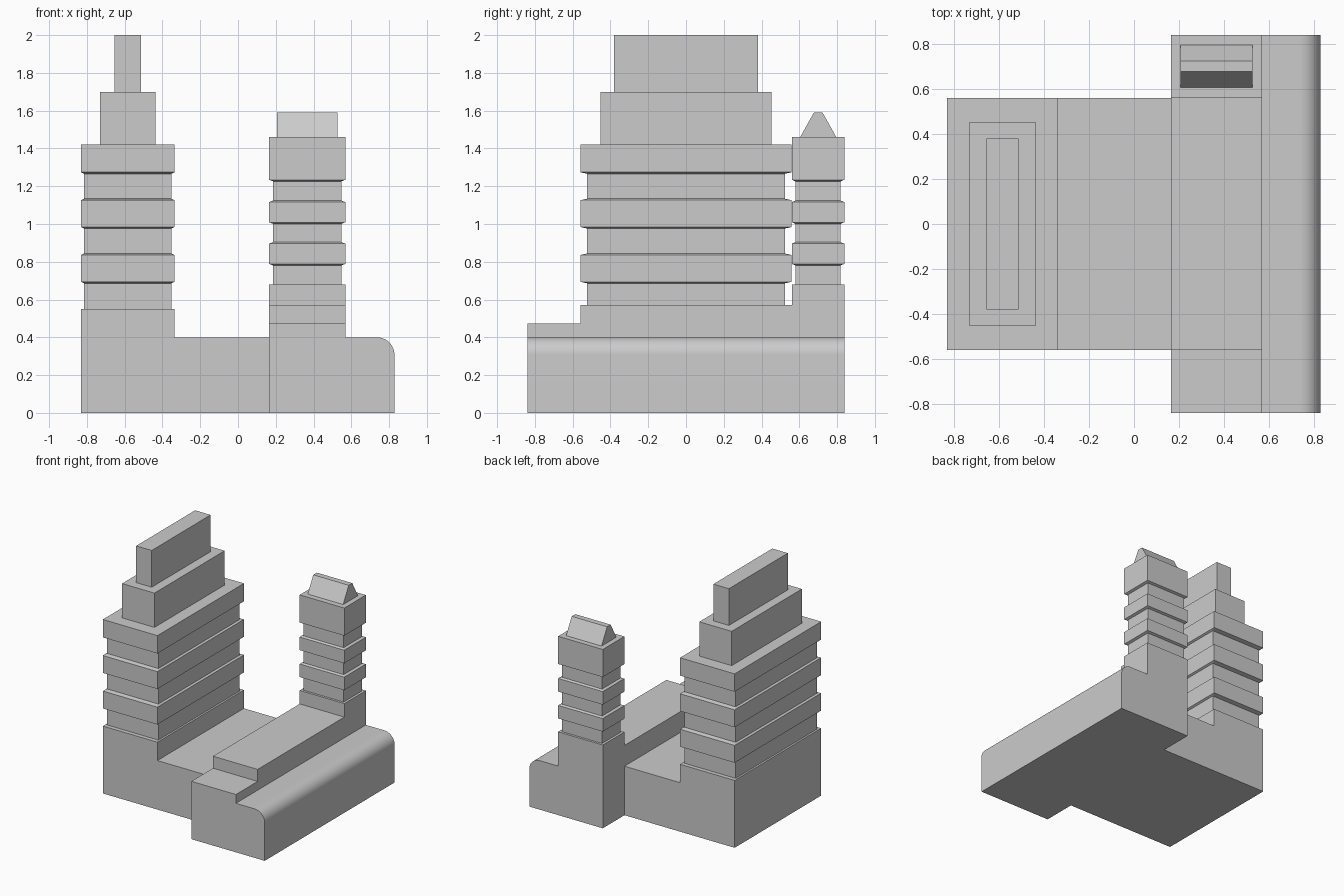
import bpy, bmesh, math

if "Cube" in bpy.data.objects:
    bpy.data.objects.remove(bpy.data.objects["Cube"])


def finish(name, bm, smooth=False):
    bmesh.ops.recalc_face_normals(bm, faces=bm.faces)
    mesh = bpy.data.meshes.new(name)
    bm.to_mesh(mesh)
    bm.free()
    ob = bpy.data.objects.new(name, mesh)
    bpy.context.collection.objects.link(ob)
    if smooth:
        bpy.ops.object.select_all(action='DESELECT')
        ob.select_set(True)
        bpy.context.view_layer.objects.active = ob
        bpy.ops.object.shade_smooth_by_angle(angle=math.radians(30))
    return ob


def extrude_y(name, profile, y0, y1, smooth=False):
    """Extrude an (x, z) outline from y0 to y1."""
    bm = bmesh.new()
    face = bm.faces.new([bm.verts.new((x, y0, z)) for x, z in profile])
    new = bmesh.ops.extrude_face_region(bm, geom=[face])['geom']
    moved = [g for g in new if isinstance(g, bmesh.types.BMVert)]
    bmesh.ops.translate(bm, verts=moved, vec=(0, y1 - y0, 0))
    return finish(name, bm, smooth)


def stack(name, cx, cy, rings):
    """Loft centred rectangles given as (half x, half y, z)."""
    bm = bmesh.new()
    loops = [[bm.verts.new((cx + sx * hx, cy + sy * hy, z))
              for sx, sy in ((-1, -1), (1, -1), (1, 1), (-1, 1))]
             for hx, hy, z in rings]
    for a, b in zip(loops, loops[1:]):
        for i in range(4):
            j = (i + 1) % 4
            bm.faces.new((a[i], a[j], b[j], b[i]))
    bm.faces.new(loops[0][::-1])
    bm.faces.new(loops[-1])
    return finish(name, bm)


def banded(outer, inner, start, base_top, bands, slope=0.008):
    """Rings for a tower whose wide floors alternate with recessed ones."""
    rings = [(*outer, start), (*outer, base_top), (*inner, base_top)]
    for z0, z1 in bands:
        rings += [(*inner, z0 - slope / 2), (*outer, z0 + slope / 2),
                  (*outer, z1 - slope / 2), (*inner, z1 + slope / 2)]
    # the last floor ends in a flat roof
    rings[-2:] = [(*outer, bands[-1][1])]
    return rings


# Left podium with the raised foot of the large tower
extrude_y("left_podium", [(-.83, 0), (.165, 0), (.165, .4), (-.337, .4),
                          (-.337, .53), (-.83, .53)], -.558, .558)

# Large tower with two setbacks
rings = banded((.2465, .558), (.231, .524), .53, .55,
               [(.69, .84), (.98, 1.13), (1.27, 1.42)])
rings += [(.146, .453, 1.42), (.146, .453, 1.70),
          (.07, .38, 1.70), (.07, .38, 2.0)]
stack("large_tower", -.5835, 0, rings)

# Right podium with a rounded long edge
arc = [(.735 + .093 * math.cos(a), .308 + .092 * math.sin(a))
       for a in (math.radians(90 * i / 12) for i in range(13))]
extrude_y("right_podium", [(.165, 0), (.828, 0)] + arc
          + [(.568, .4), (.568, .472), (.165, .472)], -.838, .838, True)

# Upper terrace
extrude_y("terrace", [(.165, .472), (.568, .472), (.568, .57), (.165, .57)],
          -.558, .562)

# Small tower
stack("small_tower", .3665, .699,
      banded((.2015, .139), (.1815, .12), .472, .68,
             [(.785, .9), (1.005, 1.12), (1.23, 1.46)]))

# Sloped roof cap with flat ridge
stack("roof_cap", .366, .7, [(.16, .095, 1.46), (.16, .095, 1.461), (.16, .023, 1.59)])
